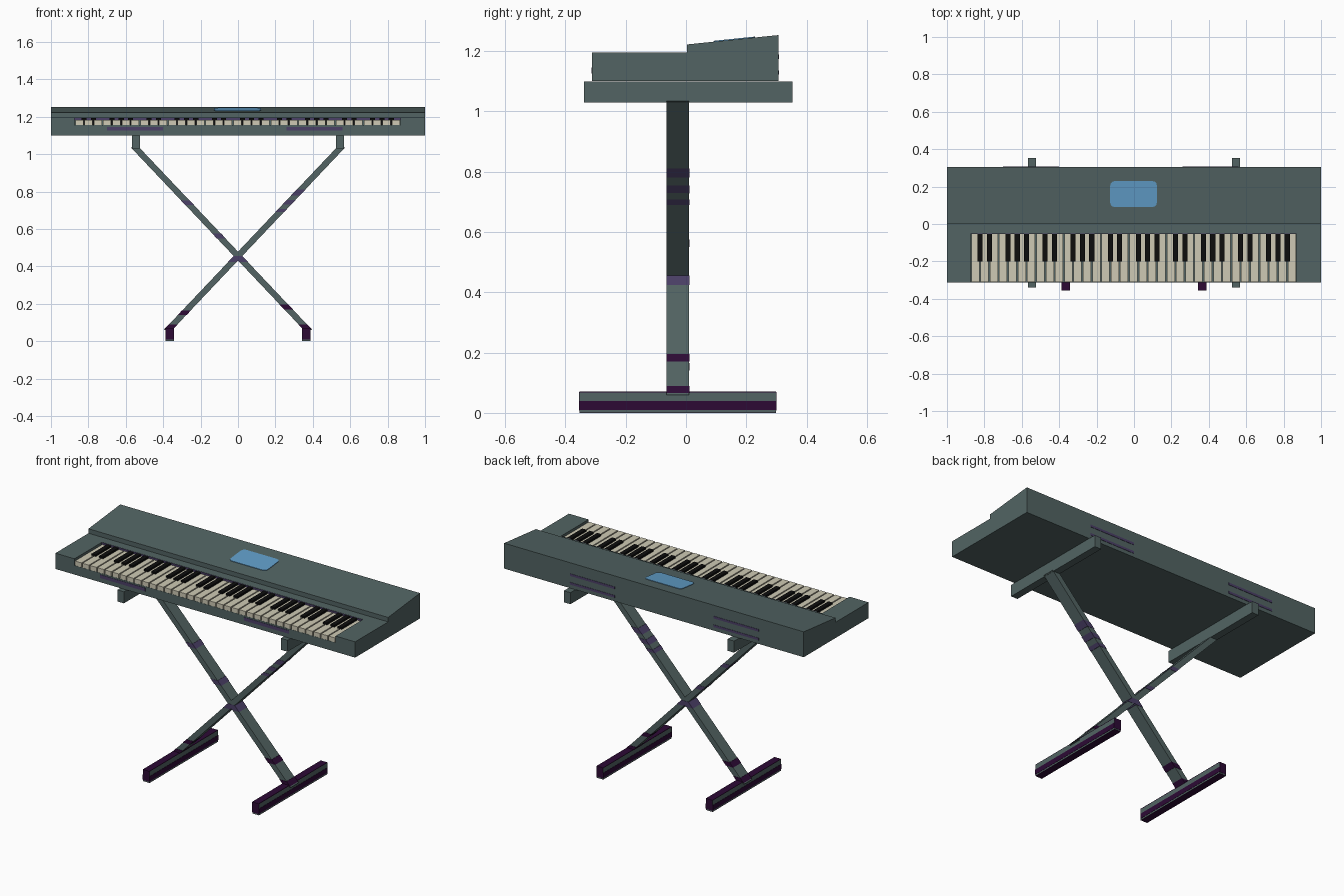
import bpy, bmesh, math

if "Cube" in bpy.data.objects:
    bpy.data.objects.remove(bpy.data.objects["Cube"])


def material(name, rgb):
    m = bpy.data.materials.new(name)
    m.diffuse_color = (*rgb, 1)
    m.use_nodes = True
    m.node_tree.nodes["Principled BSDF"].inputs["Base Color"].default_value = m.diffuse_color
    return m


GREY = material("slate_grey", (0.085, 0.127, 0.125))
IVORY = material("ivory", (0.62, 0.59, 0.46))
BLACK = material("black", (0.004, 0.004, 0.004))
BLUE = material("screen_blue", (0.12, 0.34, 0.58))
VIOLET = material("muted_violet", (0.07, 0.05, 0.135))
PLUM = material("dark_plum", (0.026, 0.003, 0.036))


def add_object(name, bm, mat):
    bmesh.ops.recalc_face_normals(bm, faces=bm.faces)
    mesh = bpy.data.meshes.new(name)
    bm.to_mesh(mesh)
    bm.free()
    mesh.materials.append(mat)
    ob = bpy.data.objects.new(name, mesh)
    bpy.context.collection.objects.link(ob)
    return ob


def prism(name, bottom, top, mat):
    """Solid between two matching outlines."""
    bm = bmesh.new()
    a = [bm.verts.new(p) for p in bottom]
    b = [bm.verts.new(p) for p in top]
    bm.faces.new(a)
    bm.faces.new(b)
    n = len(a)
    for i in range(n):
        bm.faces.new((a[i], a[(i + 1) % n], b[(i + 1) % n], b[i]))
    return add_object(name, bm, mat)


def rect(x0, x1, y0, y1, z):
    return [(x0, y0, z), (x1, y0, z), (x1, y1, z), (x0, y1, z)]


def box(name, x0, x1, y0, y1, z0, z1, mat):
    return prism(name, rect(x0, x1, y0, y1, z0), rect(x0, x1, y0, y1, z1), mat)


# Body: stepped side profile with a sloping control panel
profile = [(-0.312, 1.10), (0.306, 1.10), (0.306, 1.253), (0.003, 1.222),
           (0.003, 1.195), (-0.312, 1.195)]
body = prism("keyboard_body", [(-1, y, z) for y, z in profile],
             [(1, y, z) for y, z in profile], GREY)

# Recess for the keys, open at the front
KX0, KX1, KY1 = -0.873, 0.869, -0.05
cutter = box("key_recess_cutter", KX0, KX1, -0.4, KY1, 1.155, 1.3, GREY)
cutter.hide_render = True
cutter.hide_viewport = True
mod = body.modifiers.new("key_recess", 'BOOLEAN')
mod.operation = 'DIFFERENCE'
mod.solver = 'EXACT'
mod.object = cutter

# White and black keys: five octaves
STEP = (KX1 - KX0) / 35
for i in range(35):
    x = KX0 + i * STEP
    box(f"white_key_{i + 1}", x + 0.003, x + STEP - 0.004, -0.311, KY1, 1.154, 1.182, IVORY)
    if i % 7 not in (2, 6):
        c = x + STEP
        box(f"black_key_{i + 1}", c - 0.0135, c + 0.0135, -0.2, KY1, 1.156, 1.193, BLACK)

# Felt strip behind the keys
box("key_felt", KX0, KX1, KY1 - 0.003, KY1, 1.183, 1.194, VIOLET)

# Screen: rounded plate lying on the sloping panel
pts = []
for cx, cy, a0 in ((0.10, 0.207, 0), (-0.105, 0.207, 90), (-0.105, 0.113, 180), (0.10, 0.113, 270)):
    for k in range(4):
        a = math.radians(a0 + 30 * k)
        pts.append((cx + 0.022 * math.cos(a), cy + 0.022 * math.sin(a)))


def panel_z(y):
    return 1.222 + (y - 0.003) * 0.031 / 0.303


prism("screen", [(x, y, panel_z(y) - 0.002) for x, y in pts],
      [(x, y, panel_z(y) + 0.003) for x, y in pts], BLUE)

# Violet stripes on the front and back of the body
for i, (x0, x1) in enumerate(((-0.70, -0.40), (0.26, 0.56))):
    box(f"front_stripe_{i + 1}", x0, x1, -0.314, -0.31, 1.126, 1.146, VIOLET)
    for j, z in enumerate((1.122, 1.174)):
        box(f"back_stripe_{i + 1}_{j + 1}", x0, x1, 0.304, 0.308, z, z + 0.014, VIOLET)


def leg_part(name, side, z0, z1, mat, pad=0.0):
    """Slice of a slanted leg whose top end is on the given side."""
    ends = []
    for z in (z0, z1):
        c = side * (-0.365 + (z - 0.07) * (0.545 + 0.365) / 0.96)
        ends.append(rect(c - 0.0225 - pad, c + 0.0225 + pad, -0.064 - pad, 0.01 + pad, z))
    return prism(name, ends[0], ends[1], mat)


# Crossed legs with their bands
bands = {1: [(0.69, 0.707, VIOLET), (0.73, 0.755, VIOLET), (0.78, 0.81, VIOLET),
             (0.14, 0.165, PLUM)],
         -1: [(0.728, 0.752, VIOLET), (0.55, 0.575, VIOLET), (0.17, 0.195, PLUM)]}
for side, label in ((1, "right"), (-1, "left")):
    leg_part(f"cross_leg_{label}", side, 0.06, 1.035, GREY)
    shared = [(0.424, 0.456, VIOLET), (0.066, 0.09, PLUM)]
    for i, (z0, z1, mat) in enumerate(bands[side] + shared):
        leg_part(f"leg_band_{label}_{i + 1}", side, z0, z1, mat, 0.0015)

    # Arm under the body
    c = side * 0.546
    box(f"support_arm_{label}", c - 0.022, c + 0.022, -0.339, 0.353, 1.03, 1.0995, GREY)

    # Foot with plum plates
    c = side * 0.365
    x0, x1 = c - 0.022, c + 0.022
    box(f"foot_{label}", x0, x1, -0.353, 0.299, 0.001, 0.068, GREY)
    box(f"foot_top_{label}", x0, x1, -0.353, 0.299, 0.067, 0.071, PLUM)
    box(f"foot_base_{label}", x0, x1, -0.353, 0.299, 0.0, 0.003, PLUM)
    box(f"foot_side_band_{label}", x0 - 0.0015, x1 + 0.0015, -0.3535, 0.2995, 0.01, 0.04, PLUM)
    for end, y in (("front", -0.353), ("back", 0.299)):
        box(f"foot_{end}_plate_{label}", x0, x1, y - 0.0015, y + 0.0015, 0.008, 0.07, PLUM)
